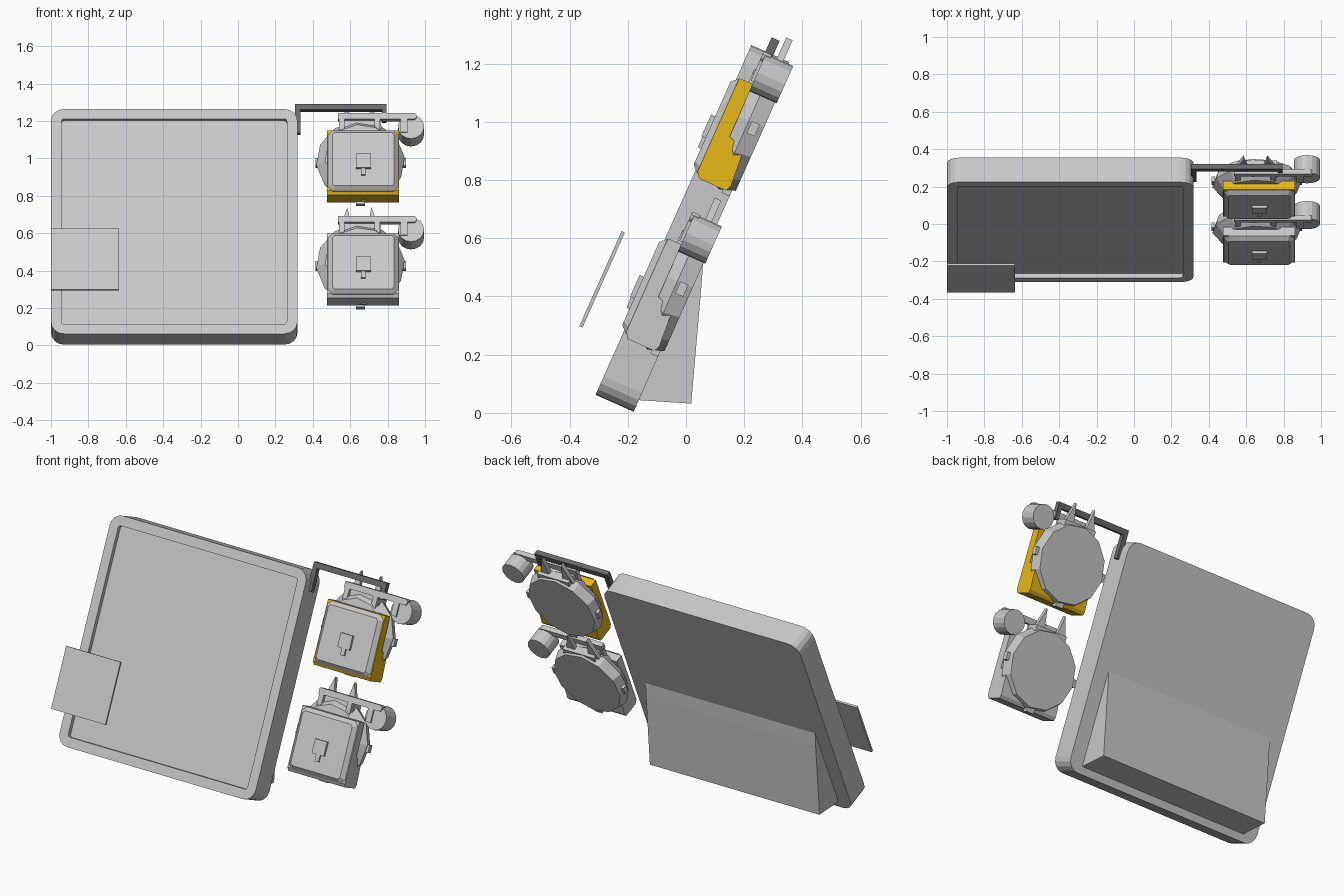
import bpy, bmesh, math
from mathutils import Matrix, Vector

if "Cube" in bpy.data.objects:
    bpy.data.objects.remove(bpy.data.objects["Cube"])

# Everything leans back 24 degrees: x = width, n = towards the front, v = up the slope
TILT = Matrix.Translation((0, -0.18, 0.004)) @ Matrix.Rotation(math.radians(-24), 4, 'X')


def material(name, col):
    m = bpy.data.materials.new(name)
    m.diffuse_color = (*col, 1)
    m.use_nodes = True
    m.node_tree.nodes["Principled BSDF"].inputs["Base Color"].default_value = m.diffuse_color
    return m


GREY = material("light grey", (0.58, 0.58, 0.58))
GOLD = material("gold", (0.8, 0.48, 0.008))
DARK = material("dark grey", (0.14, 0.14, 0.14))


def finish(bm, name, mat, matrix=TILT):
    bmesh.ops.recalc_face_normals(bm, faces=bm.faces)
    bm.transform(matrix)
    me = bpy.data.meshes.new(name)
    bm.to_mesh(me)
    bm.free()
    me.materials.append(mat)
    ob = bpy.data.objects.new(name, me)
    bpy.context.collection.objects.link(ob)
    return ob


def box_bm(x, n, v):
    bm = bmesh.new()
    bmesh.ops.create_cube(bm, size=1)
    for p in bm.verts:
        p.co = Vector((x[0] if p.co.x < 0 else x[1],
                       -n[1] if p.co.y < 0 else -n[0],
                       v[0] if p.co.z < 0 else v[1]))
    return bm


def box(name, x, n, v, mat=GREY):
    return finish(box_bm(x, n, v), name, mat)


def extrude(name, pts, direction, mat=GREY, matrix=TILT):
    bm = bmesh.new()
    f = bm.faces.new([bm.verts.new(p) for p in pts])
    r = bmesh.ops.extrude_face_region(bm, geom=[f])
    bmesh.ops.translate(bm, vec=direction,
                        verts=[g for g in r["geom"] if isinstance(g, bmesh.types.BMVert)])
    return finish(bm, name, mat, matrix)


def drum(name, x, v, n0, n1, r_back, r_front, sides, turn=0):
    bm = bmesh.new()
    bmesh.ops.create_cone(bm, cap_ends=True, segments=sides, radius1=r_back,
                          radius2=r_front, depth=n1 - n0)
    m = (Matrix.Translation((x, -(n0 + n1) / 2, v)) @ Matrix.Rotation(math.pi / 2, 4, 'X')
         @ Matrix.Rotation(turn, 4, 'Z'))
    bm.transform(m)
    return finish(bm, name, GREY)


def edges_along_n(bm):
    return [e for e in bm.edges
            if abs((e.verts[0].co - e.verts[1].co).normalized().y) > 0.9]


# Big square panel with rounded corners and recessed screen
bm = box_bm((-1, 0.318), (0, 0.143), (0, 1.315))
bmesh.ops.bevel(bm, geom=edges_along_n(bm), offset=0.07, segments=4, profile=0.5, affect='EDGES')
bm.normal_update()
front = min(bm.faces, key=lambda f: f.calc_center_median().y)
bmesh.ops.inset_region(bm, faces=[front], thickness=0.057)
r = bmesh.ops.extrude_face_region(bm, geom=[front])
bmesh.ops.translate(bm, vec=(0, 0.025, 0),
                    verts=[g for g in r["geom"] if isinstance(g, bmesh.types.BMVert)])
if front.is_valid:
    bmesh.ops.delete(bm, geom=[front], context='FACES')
finish(bm, "panel", GREY)

# Floating card in front of the panel
box("card", (-1, -0.635), (0.278, 0.29), (0.193, 0.55))

# Wedge stand behind the panel
stand = [(-0.165, 0.044), (0.018, 0.032), (0.055, 0.46), (0.06, 0.545), (0.03, 0.55)]
extrude("stand", [(-0.91, y, z) for y, z in stand], (1.14, 0, 0), GREY, Matrix.Identity(4))

# Dark bracket from the panel to the upper unit
box("bracket_bar", (0.305, 0.795), (0.06, 0.09), (1.335, 1.368), DARK)
box("bracket_foot", (0.305, 0.333), (0.06, 0.09), (1.2, 1.34), DARK)
box("bracket_tip", (0.77, 0.795), (0.06, 0.09), (1.27, 1.34), DARK)


def unit(tag, up, shell_mat):
    """One small pod: drum body, boxy face, ears and a side canister."""
    def b(name, x, n, v):
        return box(tag + name, x, n, (v[0] + up, v[1] + up))

    # twelve-sided body in two tapering steps
    drum(tag + "body_back", 0.655, 0.45 + up, -0.012, 0.045, 0.218, 0.237, 12, 0.1)
    drum(tag + "body_front", 0.655, 0.45 + up, 0.045, 0.1, 0.237, 0.19, 12, 0.1)
    # face shell, deep at the bottom and shallow at the top
    prof = [(0.135, 0.24), (0.12, 0.22), (0.02, 0.22), (0.01, 0.24), (0.02, 0.375),
            (0.083, 0.395), (0.083, 0.592), (0.134, 0.592)]
    extrude(tag + "face_shell", [(0.477, -n, v + up) for n, v in prof], (0.385, 0, 0), shell_mat)
    # chamfered face cover
    bm = box_bm((0.482, 0.857), (0.1, 0.157), (0.235 + up, 0.59 + up))
    bmesh.ops.bevel(bm, geom=edges_along_n(bm), offset=0.025, segments=1, affect='EDGES')
    bm.normal_update()
    f = min(bm.faces, key=lambda q: q.calc_center_median().y)
    bmesh.ops.bevel(bm, geom=list(f.edges), offset=0.022, segments=1, affect='EDGES')
    finish(bm, tag + "face_cover", GREY)
    # raised keyhole-shaped plate
    b("plate", (0.63, 0.71), (0.15, 0.172), (0.356, 0.438))
    b("plate_stem", (0.657, 0.683), (0.15, 0.168), (0.317, 0.36))
    # top block, side knobs and foot
    b("top_block", (0.555, 0.765), (0.0, 0.075), (0.58, 0.675))
    for x in (0.415, 0.88):
        b("side_knob", (x, x + 0.018), (0.005, 0.035), (0.43, 0.475))
    b("foot", (0.63, 0.68), (0.0, 0.03), (0.207, 0.25))
    # pointed ears
    for x, lean in ((0.575, 0.01), (0.725, -0.012)):
        pts = [(x - 0.035, -0.02, 0.65 + up), (x + 0.035, -0.02, 0.65 + up),
               (x + lean, -0.02, 0.785 + up)]
        extrude(tag + "ear", pts, (0, -0.024, 0))
    # canister and the bent handle holding it
    drum(tag + "canister", 0.925, 0.635 + up, -0.018, 0.085, 0.07, 0.07, 16)
    bar = [(0.535, 0.675), (0.87, 0.675), (0.87, 0.6), (0.905, 0.6), (0.905, 0.675), (0.945, 0.675),
           (0.955, 0.685), (0.955, 0.7), (0.945, 0.71), (0.535, 0.71)]
    extrude(tag + "handle", [(x, -0.065, v + up) for x, v in bar], (0, -0.03, 0))
    for x in (0.54, 0.73):
        b("handle_leg", (x, x + 0.03), (0.068, 0.093), (0.58, 0.68))


unit("lower_", 0.0, GREY)
unit("upper_", 0.603, GOLD)
